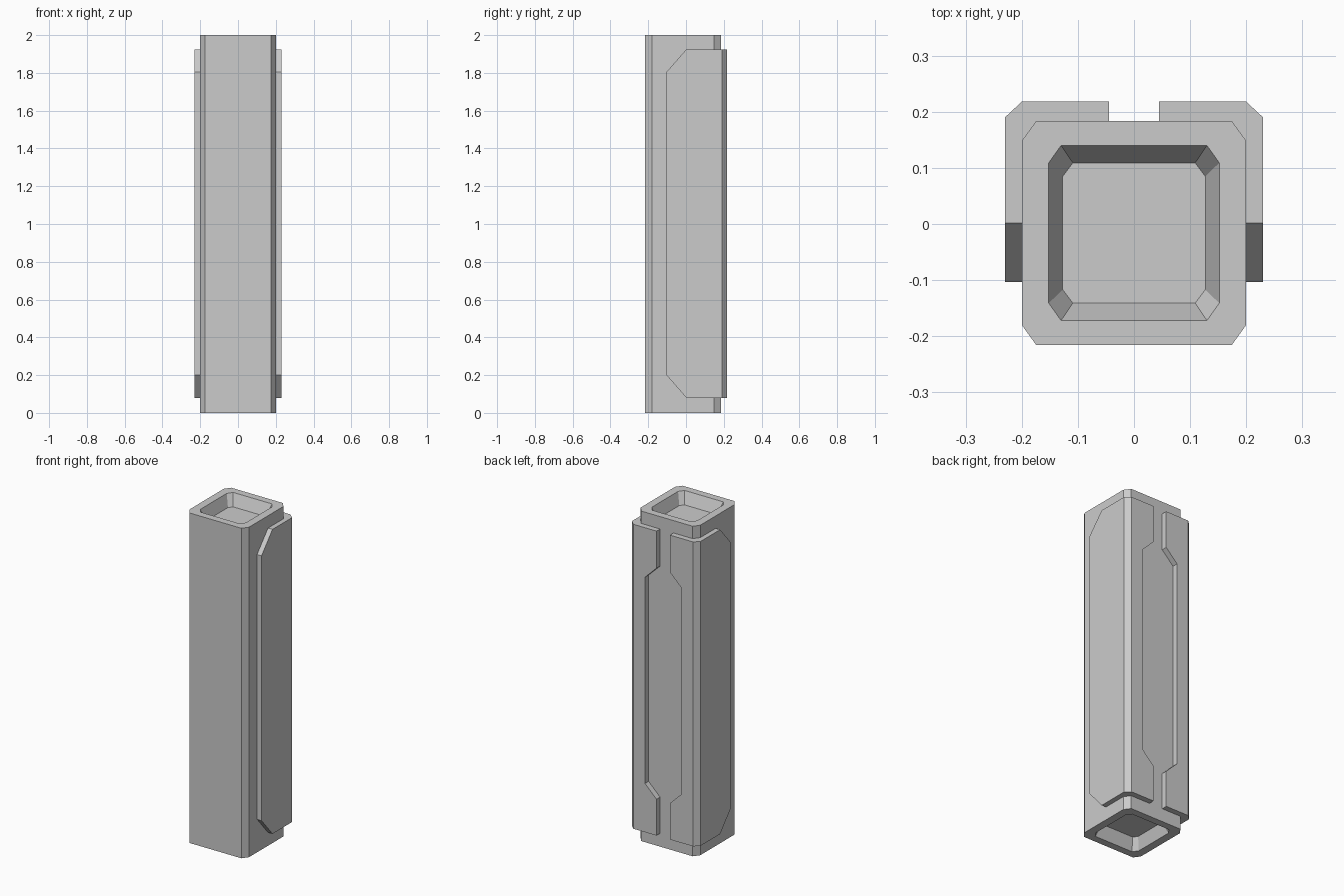
import bpy, bmesh

if "Cube" in bpy.data.objects:
    bpy.data.objects.remove(bpy.data.objects["Cube"])


def finish(bm, name):
    bmesh.ops.recalc_face_normals(bm, faces=bm.faces)
    me = bpy.data.meshes.new(name)
    bm.to_mesh(me)
    bm.free()
    ob = bpy.data.objects.new(name, me)
    bpy.context.collection.objects.link(ob)
    return ob


def octagon(bm, hx, y0, y1, cx, cy, z):
    # Rectangle with chamfered corners
    pts = [(hx - cx, y0), (hx, y0 + cy), (hx, y1 - cy), (hx - cx, y1),
           (cx - hx, y1), (-hx, y1 - cy), (-hx, y0 + cy), (cx - hx, y0)]
    return [bm.verts.new((x, y, z)) for x, y in pts]


# Column with a tapered recess in each end
outer = (0.2, -0.216, 0.184, 0.026, 0.036)
rim = (0.152, -0.172, 0.14, 0.022, 0.031)
floor = (0.127, -0.141, 0.109, 0.018, 0.024)
depth = 0.07
bm = bmesh.new()
rings = [octagon(bm, *s, z) for s, z in (
    (floor, depth), (rim, 0), (outer, 0),
    (outer, 2), (rim, 2), (floor, 2 - depth))]
for a, b in zip(rings, rings[1:]):
    for i in range(8):
        j = (i + 1) % 8
        bm.faces.new((a[i], a[j], b[j], b[i]))
bm.faces.new(rings[0])
bm.faces.new(rings[-1])
finish(bm, "column")

# Raised panel wrapping the side and back, mirrored to the other side
top, bot = 1.925, 0.08
side = [(0.002, top), (-0.103, 1.805), (-0.103, 0.2), (0.002, bot)]
back = [(0.045, bot), (0.045, 0.3), (0.122, 0.375),
        (0.122, 1.625), (0.045, 1.7), (0.045, top)]


def panel_skin(bm, sx, sy, cx, by):
    # Order: side outline, lower corner, back outline, upper corner
    co = [(sx, y, z) for y, z in side]
    co += [(sx, sy, bot), (cx, by, bot)]
    co += [(x, by, z) for x, z in back]
    co += [(cx, by, top), (sx, sy, top)]
    v = [bm.verts.new(c) for c in co]
    bm.faces.new(v[:5] + v[13:])
    bm.faces.new((v[4], v[5], v[12], v[13]))
    bm.faces.new(v[5:13])
    return v


bm = bmesh.new()
out = panel_skin(bm, 0.23, 0.19, 0.2, 0.218)
inn = panel_skin(bm, 0.2, 0.148, 0.174, 0.184)
for i in range(len(out)):
    j = (i + 1) % len(out)
    bm.faces.new((out[i], out[j], inn[j], inn[i]))
panel = finish(bm, "side_panels")
panel.modifiers.new("mirror", 'MIRROR').use_mirror_merge = False
